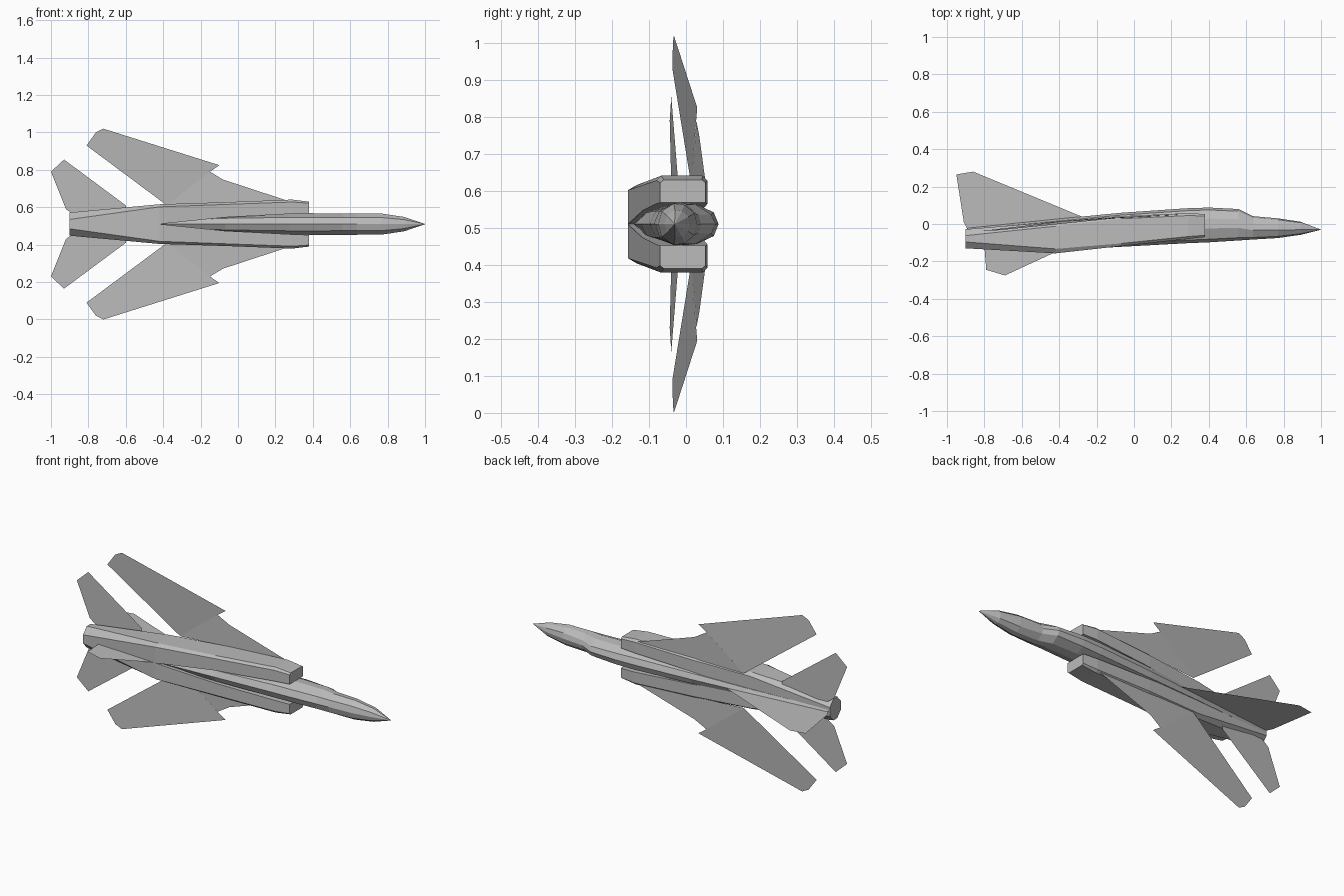
import bpy, bmesh

if "Cube" in bpy.data.objects:
    bpy.data.objects.remove(bpy.data.objects["Cube"], do_unlink=True)

MID = 0.51  # height of the aircraft's plane of symmetry

grey = bpy.data.materials.new("airframe grey")
grey.use_nodes = True
colour = (0.5, 0.5, 0.5, 1)
grey.diffuse_color = colour
grey.node_tree.nodes["Principled BSDF"].inputs["Base Color"].default_value = colour


def make(name, verts, faces, mirror=False):
    """Flat-shaded mesh; optional mirror across the plane of symmetry."""
    mesh = bpy.data.meshes.new(name)
    mesh.from_pydata(verts, [], faces)
    mesh.materials.append(grey)
    bm = bmesh.new()
    bm.from_mesh(mesh)
    bmesh.ops.remove_doubles(bm, verts=bm.verts, dist=0.0001)
    bmesh.ops.recalc_face_normals(bm, faces=bm.faces)
    bm.to_mesh(mesh)
    bm.free()
    obj = bpy.data.objects.new(name, mesh)
    obj.location.z = MID
    bpy.context.collection.objects.link(obj)
    if mirror:
        mod = obj.modifiers.new("Mirror", "MIRROR")
        mod.use_axis = (False, False, True)
    return obj


def loft(name, rings, mirror=False):
    """Skin a row of equal-sized rings and cap the ends."""
    n = len(rings[0])
    verts = [p for ring in rings for p in ring]
    faces = [(r * n + i, r * n + (i + 1) % n, (r + 1) * n + (i + 1) % n, (r + 1) * n + i)
             for r in range(len(rings) - 1) for i in range(n)]
    faces += [tuple(range(n)), tuple(range(len(verts) - n, len(verts)))]
    return make(name, verts, faces, mirror)


def plate(name, points, mirror=False):
    return make(name, points, [tuple(range(len(points)))], mirror)


# Fuselage with canopy and spine: x, top, bottom, half width, top half width
def hull_ring(x, top, bottom, w, tw):
    h = top - bottom
    half = [(top - 0.07 * h, tw), (bottom + 0.68 * h, 0.93 * w),
            (bottom + 0.40 * h, w), (bottom + 0.09 * h, 0.62 * w)]
    right = [(x, y, z) for y, z in half]
    left = [(x, y, -z) for y, z in reversed(half)]
    return [(x, top, 0)] + right + [(x, bottom, 0)] + left


hull = [(1.0, -0.03, -0.031, 0.0005, 0.0003), (0.89, 0.012, -0.058, 0.038, 0.02),
        (0.77, 0.03, -0.075, 0.056, 0.03), (0.635, 0.042, -0.083, 0.057, 0.025),
        (0.56, 0.08, -0.088, 0.057, 0.026), (0.40, 0.088, -0.098, 0.058, 0.032),
        (0.28, 0.084, -0.103, 0.058, 0.034), (-0.07, 0.06, -0.122, 0.05, 0.03),
        (-0.40, 0.028, -0.14, 0.03, 0.02), (-0.89, -0.022, -0.12, 0.02, 0.012)]
loft("fuselage", [hull_ring(*s) for s in hull])


# Engine ducts: x, inner, outer, belly half width, top, bottom, chamfer
def duct_ring(x, inner, outer, flat, top, bottom, c):
    return [(x, top, inner), (x, top, flat), (x, top - c, outer),
            (x, bottom + c, outer), (x, bottom, flat), (x, bottom, inner)]


duct = [(0.38, 0.058, 0.12, 0.112, 0.053, -0.07, 0.01),
        (0.29, 0.055, 0.131, 0.118, 0.058, -0.08, 0.013),
        (-0.07, 0.036, 0.117, 0.105, 0.042, -0.118, 0.014),
        (-0.42, 0, 0.106, 0.092, 0.012, -0.157, 0.024),
        (-0.90, 0, 0.062, 0.025, -0.028, -0.13, 0.034)]
loft("engine_ducts", [duct_ring(*s) for s in duct], True)

# Swept wings, tilted slightly nose up and drooping to the tips
outline = [(-0.10, 0.315), (-0.72, 0.51), (-0.76, 0.49), (-0.81, 0.42),
           (-0.38, 0.10), (-0.15, 0.28)]
plate("wings", [(x, 0.053 + 0.088 * x - 0.044 * s, s) for x, s in outline], True)

# Fixed wing roots in front of the swept panels
plate("wing_roots", [(-0.15, 0.028, 0.28), (-0.38, 0.015, 0.10),
                     (0.28, 0.052, 0.12), (-0.08, 0.036, 0.238)], True)

# Tailplanes
outline = [(-1.0, 0.28), (-0.93, 0.345), (-0.60, 0.10), (-0.60, 0.05),
           (-0.88, 0.05), (-0.92, 0.08)]
plate("tailplanes", [(x, 0.016 + 0.06 * x, s) for x, s in outline], True)

# Upright fin and belly fin on the plane of symmetry
fin = [(-0.95, 0.265), (-0.86, 0.28), (-0.28, 0.04), (-0.40, 0.0), (-0.88, -0.05), (-0.91, 0.01)]
plate("tail_fin", [(x, y, 0) for x, y in fin])
fin = [(-0.80, -0.12), (-0.79, -0.245), (-0.69, -0.275), (-0.43, -0.155), (-0.50, -0.12)]
plate("belly_fin", [(x, y, 0) for x, y in fin])
